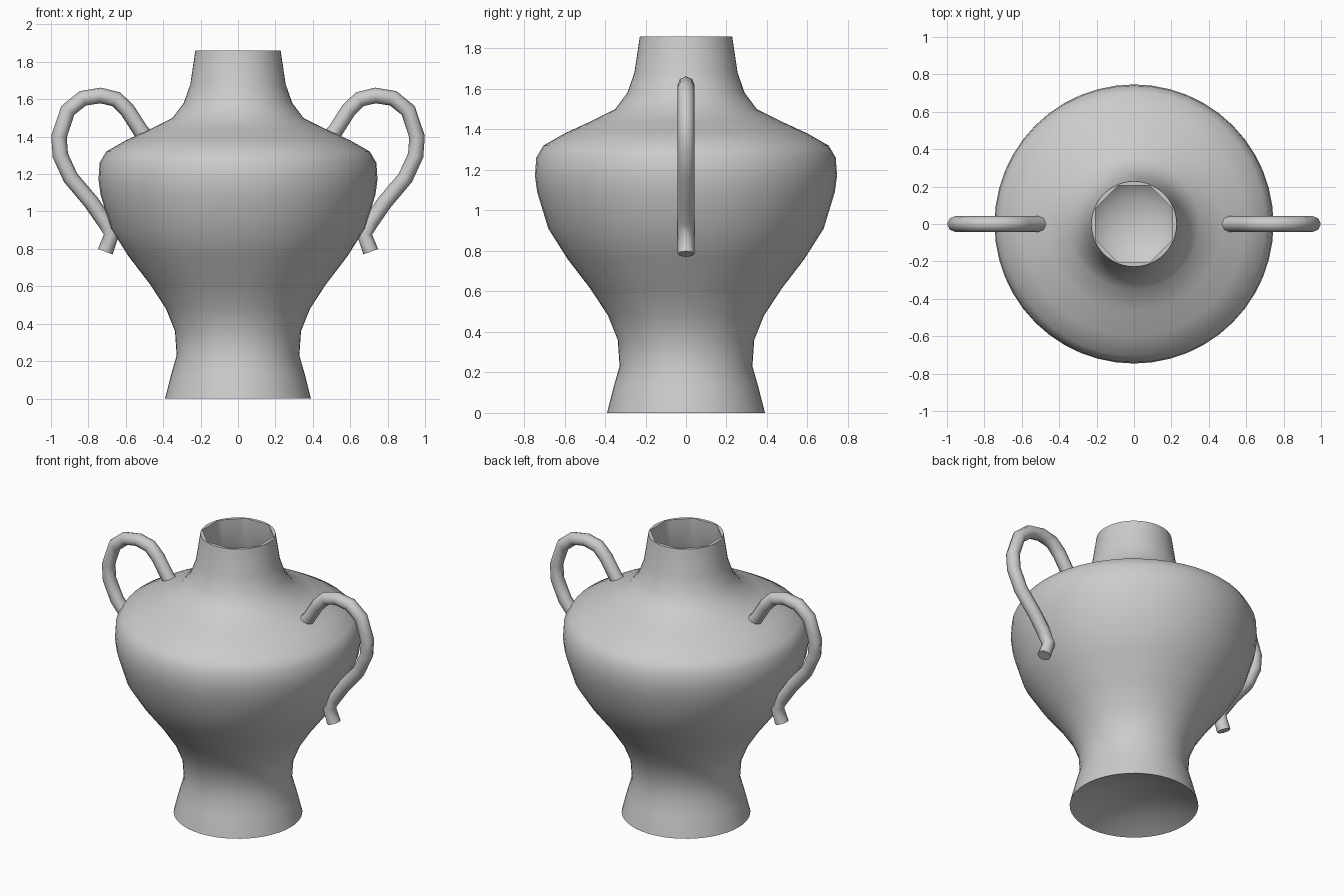
import bpy, bmesh, math

cube = bpy.data.objects.get("Cube")
if cube:
    bpy.data.objects.remove(cube, do_unlink=True)

clay = bpy.data.materials.new("grey clay")
clay.use_nodes = True
clay.diffuse_color = (0.6, 0.6, 0.6, 1)
clay.node_tree.nodes["Principled BSDF"].inputs["Base Color"].default_value = (0.6, 0.6, 0.6, 1)

SEGMENTS = 48


def finish(obj, angle):
    obj.data.materials.clear()
    obj.data.materials.append(clay)
    bpy.ops.object.select_all(action='DESELECT')
    obj.select_set(True)
    bpy.context.view_layer.objects.active = obj
    bpy.ops.object.shade_smooth_by_angle(angle=math.radians(angle))


def octagon(a):
    """Shrink factor that turns a circle into an eight-sided outline."""
    step = math.pi / 4
    offset = (a + step / 2) % step - step / 2
    return math.cos(step / 2) / math.cos(offset)


def lathe(name, profile):
    """Spin (radius, height, is_octagonal) rows, closing both ends at the axis."""
    bm = bmesh.new()
    rings = []
    for r, z, faceted in profile:
        if r == 0:
            rings.append([bm.verts.new((0, 0, z))] * SEGMENTS)
            continue
        ring = []
        for i in range(SEGMENTS):
            a = math.tau * i / SEGMENTS
            k = r * (octagon(a) if faceted else 1)
            ring.append(bm.verts.new((k * math.cos(a), k * math.sin(a), z)))
        rings.append(ring)
    for low, high in zip(rings, rings[1:]):
        for i in range(SEGMENTS):
            j = (i + 1) % SEGMENTS
            corners = dict.fromkeys((low[i], low[j], high[j], high[i]))
            bm.faces.new(list(corners))
    bmesh.ops.recalc_face_normals(bm, faces=bm.faces)
    mesh = bpy.data.meshes.new(name)
    bm.to_mesh(mesh)
    bm.free()
    obj = bpy.data.objects.new(name, mesh)
    bpy.context.collection.objects.link(obj)
    return obj


# Vase body: domed underside, outer wall, rim, inner wall and inner floor
underside = [(0, 0.10), (0.15, 0.085), (0.29, 0.045)]
outer = [(0.39, 0), (0.357, 0.13), (0.328, 0.23), (0.337, 0.36), (0.385, 0.48),
         (0.47, 0.61), (0.585, 0.76), (0.68, 0.91), (0.735, 1.09), (0.746, 1.17),
         (0.74, 1.26), (0.705, 1.32), (0.6, 1.38), (0.47, 1.44), (0.35, 1.50),
         (0.29, 1.58), (0.255, 1.68), (0.228, 1.86)]
neck_inside = [(0.222, 1.86), (0.225, 1.68)]
inner = [(r - 0.03, z) for r, z in reversed(outer[3:16])]
floor = [(0.26, 0.25), (0.14, 0.17), (0, 0.15)]
profile = [(r, z, False) for r, z in underside + outer]
profile += [(r, z, True) for r, z in neck_inside]
profile += [(r, z, False) for r, z in inner + floor]
finish(lathe("vase_body", profile), 50)

# Looped handles: round tubes that pierce the shoulder and end in a short stub
path = [(0.45, 1.36), (0.52, 1.43), (0.59, 1.54), (0.65, 1.60), (0.735, 1.62),
        (0.83, 1.605), (0.91, 1.54), (0.957, 1.40), (0.95, 1.30), (0.895, 1.18),
        (0.785, 1.05), (0.715, 0.95), (0.675, 0.88), (0.71, 0.785)]
for name, side in (("left_handle", 1), ("right_handle", -1)):
    curve = bpy.data.curves.new(name, 'CURVE')
    curve.dimensions = '3D'
    curve.bevel_depth = 0.042
    curve.bevel_resolution = 2
    curve.use_fill_caps = True
    spline = curve.splines.new('POLY')
    spline.points.add(len(path) - 1)
    for point, (x, z) in zip(spline.points, path):
        point.co = (side * x, 0, z, 1)
    handle = bpy.data.objects.new(name, curve)
    bpy.context.collection.objects.link(handle)
    bpy.ops.object.select_all(action='DESELECT')
    handle.select_set(True)
    bpy.context.view_layer.objects.active = handle
    bpy.ops.object.convert(target='MESH')
    finish(bpy.context.view_layer.objects.active, 60)
